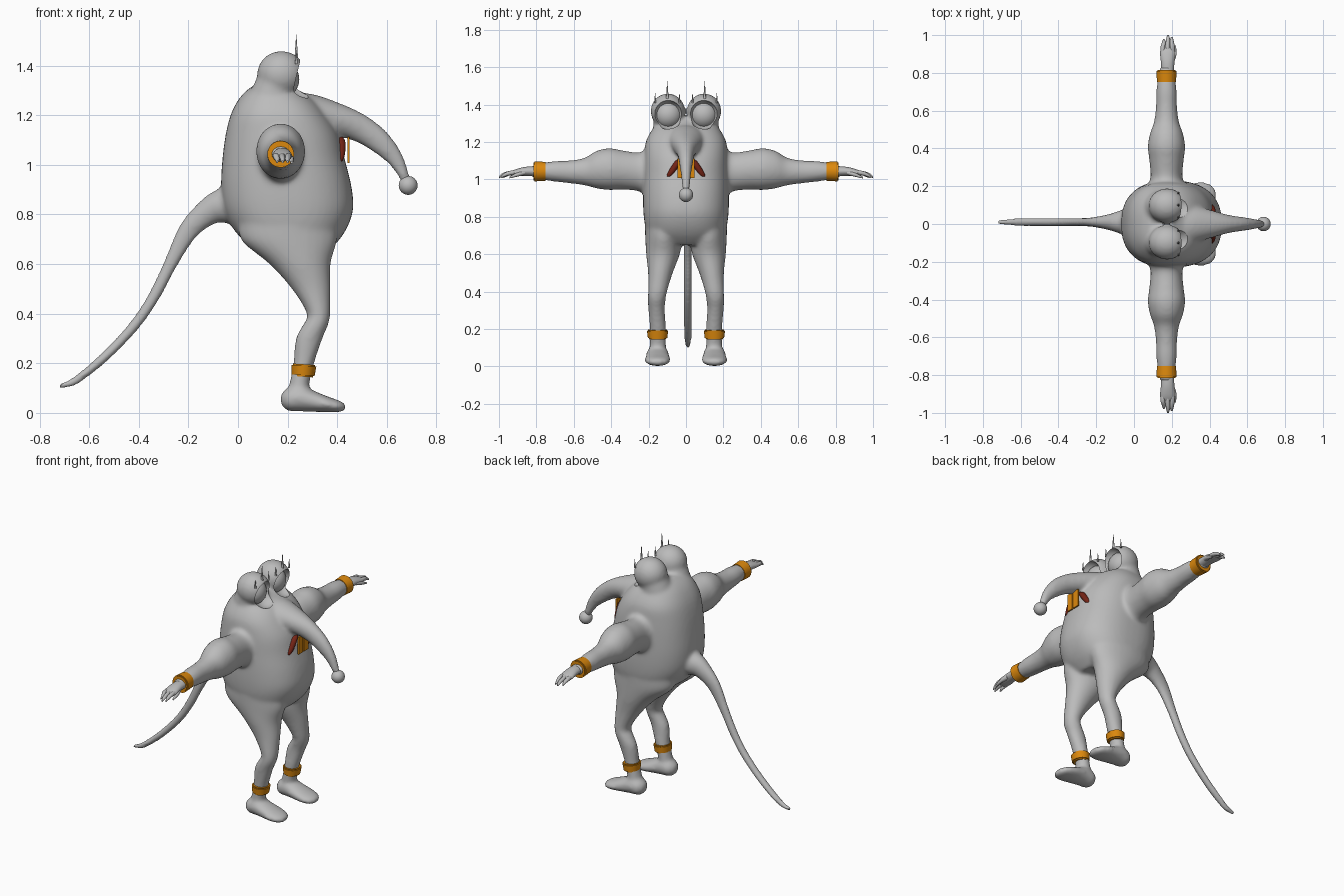
import bpy, bmesh, math
from mathutils import Vector, Matrix

if "Cube" in bpy.data.objects:
    bpy.data.objects.remove(bpy.data.objects["Cube"])

X, Y, Z = Vector((1, 0, 0)), Vector((0, 1, 0)), Vector((0, 0, 1))


def material(name, rgb):
    m = bpy.data.materials.new(name)
    m.use_nodes = True
    m.diffuse_color = (*rgb, 1)
    m.node_tree.nodes["Principled BSDF"].inputs["Base Color"].default_value = (*rgb, 1)
    return m


GREY = material("grey skin", (0.5, 0.5, 0.5))
ORANGE = material("orange", (0.72, 0.25, 0.004))
RED = material("dark red", (0.18, 0.018, 0.008))


def finish(name, bm, mat, angle=40):
    bmesh.ops.recalc_face_normals(bm, faces=bm.faces)
    me = bpy.data.meshes.new(name)
    bm.to_mesh(me)
    bm.free()
    me.materials.append(mat)
    ob = bpy.data.objects.new(name, me)
    bpy.context.collection.objects.link(ob)
    select(ob)
    bpy.ops.object.shade_smooth_by_angle(angle=math.radians(angle))
    return ob


def select(ob):
    bpy.ops.object.select_all(action='DESELECT')
    ob.select_set(True)
    bpy.context.view_layer.objects.active = ob


def spline(rows, steps=4):
    """Catmull-Rom through rows of numbers."""
    out = []
    for i in range(len(rows) - 1):
        p0, p1, p2, p3 = (rows[max(0, min(len(rows) - 1, i + k))] for k in (-1, 0, 1, 2))
        for s in range(steps):
            t = s / steps
            out.append([0.5 * (2 * b + (c - a) * t + (2 * a - 5 * b + 4 * c - d) * t * t
                               + (3 * b - a - 3 * c + d) * t ** 3)
                        for a, b, c, d in zip(p0, p1, p2, p3)])
    return out + [list(rows[-1])]


def loft(bm, rows, u=None, v=Y, power=2, n=32):
    """Skin rows of (x, y, z, radius_u, radius_v); u=None follows the path."""
    rows = spline(rows)
    pts = [Vector(r[:3]) for r in rows]
    rings = []
    for i, r in enumerate(rows):
        tangent = pts[min(i + 1, len(pts) - 1)] - pts[max(i - 1, 0)]
        uu = u or tangent.cross(v).normalized()
        ring = []
        for k in range(n):
            a = math.tau * k / n
            c, s = math.cos(a), math.sin(a)
            c = math.copysign(abs(c) ** (2 / power), c)
            s = math.copysign(abs(s) ** (2 / power), s)
            ring.append(bm.verts.new(pts[i] + uu * c * r[3] + v * s * r[4]))
        rings.append(ring)
    for a, b in zip(rings, rings[1:]):
        for k in range(n):
            bm.faces.new((a[k], a[(k + 1) % n], b[(k + 1) % n], b[k]))
    bm.faces.new(rings[0])
    bm.faces.new(rings[-1])


def ball(bm, centre, radii):
    bmesh.ops.create_uvsphere(bm, u_segments=32, v_segments=20, radius=1,
                              matrix=Matrix.Translation(centre) @ Matrix.Diagonal((*radii, 1)))


# Body: torso, nose, tail, limbs and eye lobes fused into one skin
bm = bmesh.new()
torso = [(.24, .65, .12, .13), (.215, .70, .195, .2), (.208, .76, .238, .22),
         (.203, .83, .262, .228), (.194, .92, .262, .23), (.184, 1.02, .247, .228),
         (.178, 1.12, .228, .224), (.165, 1.2, .195, .215), (.155, 1.26, .155, .185),
         (.14, 1.3, .105, .15), (.14, 1.33, .06, .09)]
loft(bm, [(x, 0, z, a, b) for x, z, a, b in torso], X, Y, 2.4, 48)

nose = [(.15, 1.21, .08, .13), (.28, 1.2, .088, .11), (.4, 1.182, .066, .076),
        (.5, 1.143, .056, .048), (.58, 1.085, .047, .036), (.64, 1.015, .032, .026),
        (.68, .93, .018, .018)]
loft(bm, [(x, 0, z, a, b) for x, z, a, b in nose])

tail = [(.04, .85, .1, .08), (-.06, .835, .072, .065), (-.12, .81, .055, .045),
        (-.2, .735, .042, .028), (-.27, .605, .029, .022), (-.33, .485, .025, .022),
        (-.4, .375, .023, .022), (-.5, .262, .021, .022), (-.6, .172, .019, .021),
        (-.67, .122, .016, .018), (-.725, .108, .009, .01)]
loft(bm, [(x, .01, z, a, b) for x, z, a, b in tail])

arm = [(.1, .1, 1.04, .14), (.2, .098, 1.035, .135), (.25, .084, 1.04, .104),
       (.34, .091, 1.05, .105), (.41, .099, 1.055, .112), (.48, .087, 1.052, .1),
       (.54, .066, 1.042, .074), (.62, .056, 1.04, .061), (.7, .054, 1.043, .055),
       (.77, .046, 1.043, .044), (.83, .036, 1.043, .028)]
leg = [(.2, .11, .76, .2, .11), (.208, .118, .69, .19, .1), (.25, .123, .6, .123, .09),
       (.295, .137, .5, .078, .066), (.325, .152, .4, .047, .051), (.313, .157, .355, .051, .048),
       (.287, .157, .3, .054, .044), (.265, .15, .2, .042, .043), (.25, .15, .13, .04, .043),
       (.24, .15, .07, .04, .045)]
foot = [(.172, .055, .02, .02), (.2, .055, .052, .046), (.25, .06, .06, .054),
        (.3, .048, .064, .044), (.36, .035, .07, .032), (.41, .026, .056, .023),
        (.433, .024, .025, .012)]
for s in (1, -1):
    loft(bm, [(.172, s * y, z, a, b) for y, a, z, b in arm], X, Z)
    loft(bm, [(x, s * y, z, a, b) for x, y, z, a, b in leg], X, Y)
    loft(bm, [(x, s * .152, z, a, b) for x, z, a, b in foot], Y, Z)
    ball(bm, (.175, s * .097, 1.365), (.098, .092, .094))
    loft(bm, [(.13, s * .08, 1.2, .1, .1), (.14, s * .085, 1.28, .095, .09),
              (.165, s * .093, 1.36, .085, .08)], X, Y)
body = finish("body", bm, GREY)
remesh = body.modifiers.new("fuse", 'REMESH')
remesh.mode = 'VOXEL'
remesh.voxel_size = 0.01
soften = body.modifiers.new("soften", 'SMOOTH')
soften.factor = 0.5
soften.iterations = 10

# Hollow the eye sockets
bm = bmesh.new()
for s in (1, -1):
    ball(bm, (.262, s * .095, 1.345), (.075, .078, .078))
cutter = finish("socket_cutter", bm, GREY)
cutter.hide_render = True
cut = body.modifiers.new("sockets", 'BOOLEAN')
cut.operation = 'DIFFERENCE'
cut.object = cutter
select(body)
bpy.ops.object.convert(target='MESH')
bpy.data.objects.remove(cutter)
select(body)
bpy.ops.object.shade_smooth_by_angle(angle=math.radians(40))

# Nose ball
bm = bmesh.new()
ball(bm, (.686, 0, .917), (.038, .038, .038))
finish("nose_ball", bm, GREY)


def band(name, matrix, r1, r2, depth):
    bm = bmesh.new()
    bmesh.ops.create_cone(bm, cap_ends=True, segments=32, radius1=r1, radius2=r2,
                          depth=depth, matrix=matrix)
    rim = [e for e in bm.edges if any(len(f.verts) > 4 for f in e.link_faces)]
    bmesh.ops.bevel(bm, geom=rim, offset=.006, segments=2, affect='EDGES')
    finish(name, bm, ORANGE)


for s, side in ((1, "left"), (-1, "right")):
    # Eyeball and lashes
    bm = bmesh.new()
    ball(bm, (.177, s * .095, 1.345), (.07, .074, .074))
    finish(side + "_eyeball", bm, GREY)
    bm = bmesh.new()
    for y, z, h, r in ((.1, 1.475, .1, .008), (.165, 1.435, .055, .006), (.035, 1.435, .055, .006)):
        bmesh.ops.create_cone(bm, segments=10, radius1=r, radius2=.0005, depth=h, cap_ends=True,
                              matrix=Matrix.Translation((.235, s * y, z)))
    finish(side + "_lashes", bm, GREY)

    # Hand with three fingers and a thumb
    bm = bmesh.new()
    palm = [(.81, .034, 1.043, .026), (.86, .036, 1.043, .024), (.91, .04, 1.036, .018),
            (.94, .032, 1.03, .009)]
    loft(bm, [(.178, s * y, z, a, b) for y, a, z, b in palm], X, Z, n=20)
    for x0, x1, tip in ((.153, .158, .98), (.178, .18, 1.0), (.203, .2, .99)):
        loft(bm, [(x0, s * .9, 1.036, .012, .012), (x0, s * .94, 1.034, .012, .012),
                  (x1, s * (tip - .02), 1.024, .01, .01), (x1, s * tip, 1.012, .004, .005)],
             X, Z, n=12)
    loft(bm, [(.2, s * .86, 1.036, .014, .012), (.213, s * .9, 1.026, .012, .011),
              (.217, s * .945, 1.01, .005, .005)], X, Z, n=12)
    finish(side + "_hand", bm, GREY)

    # Wrist and ankle bands
    turn = Matrix.Rotation(-s * math.pi / 2, 4, 'X')
    band(side + "_wrist_band", Matrix.Translation((.172, s * .78, 1.043)) @ turn, .05, .054, .07)
    tilt = Matrix.Rotation(math.radians(4), 4, 'Y') @ Matrix.Diagonal((.93, 1.04, 1, 1))
    band(side + "_ankle_band", Matrix.Translation((.264, s * .152, .171)) @ tilt, .049, .055, .05)

    # Drooping lip and front tooth under the nose
    bm = bmesh.new()
    loft(bm, [(.402, s * .01, 1.12, .014, .016), (.412, s * .04, 1.095, .02, .02),
              (.412, s * .07, 1.05, .02, .02), (.408, s * .088, 1.02, .016, .016),
              (.406, s * .094, 1.008, .005, .005)], X, Y, n=16)
    finish(side + "_lip", bm, RED)
    bm = bmesh.new()
    bmesh.ops.create_cube(bm, size=1, matrix=Matrix.Translation((.445, s * .025, 1.06))
                          @ Matrix.Diagonal((.009, .042, .105, 1)))
    finish(side + "_tooth", bm, ORANGE)
